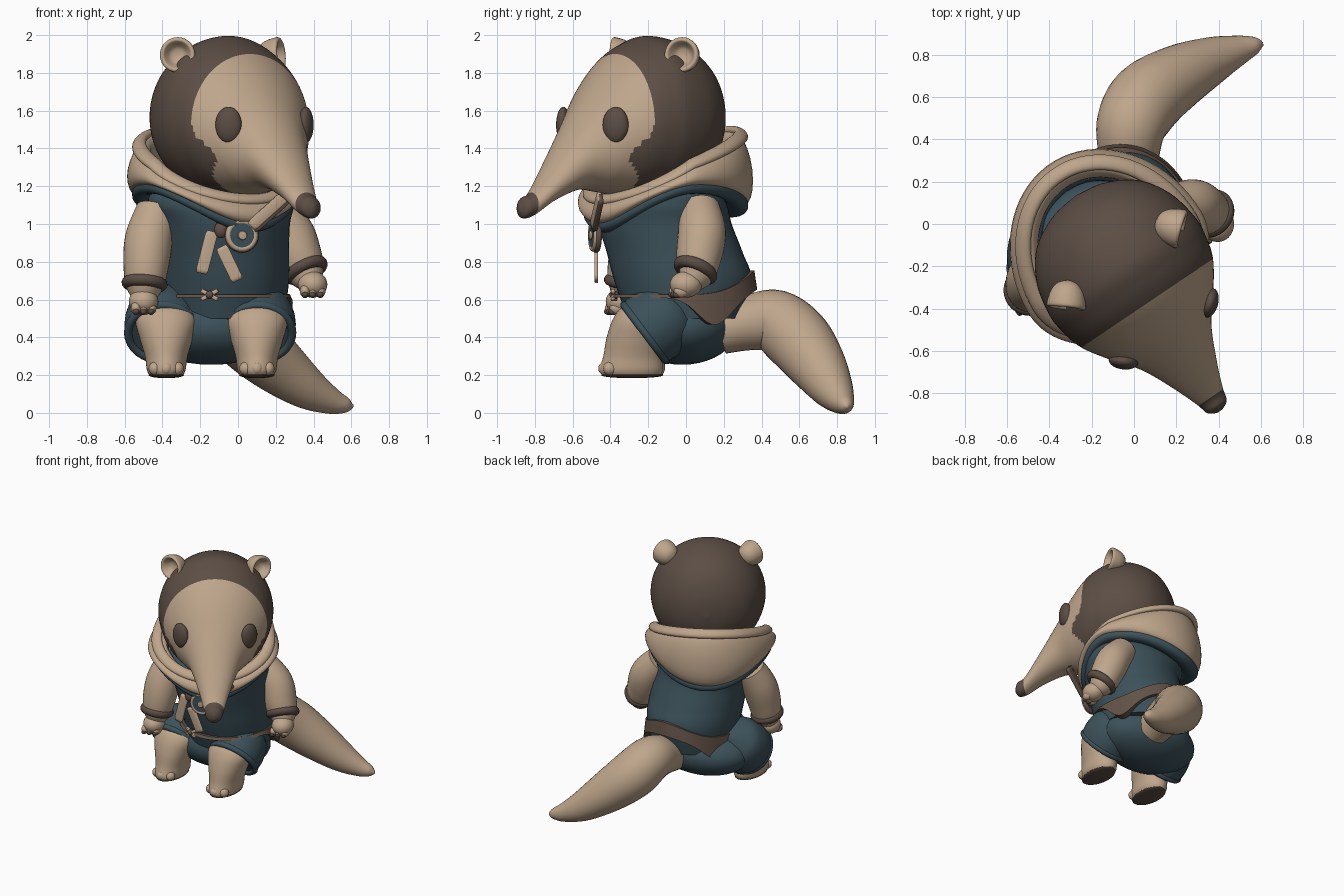
import bpy, bmesh
from math import sin, cos, pi, radians, exp
from mathutils import Vector, Matrix, Euler

cube = bpy.data.objects.get("Cube")
if cube:
    bpy.data.objects.remove(cube, do_unlink=True)


def material(name, rgb):
    m = bpy.data.materials.new(name)
    m.use_nodes = True
    m.diffuse_color = (*rgb, 1)
    m.node_tree.nodes["Principled BSDF"].inputs["Base Color"].default_value = (*rgb, 1)
    return m


TAN = material("tan fur", (0.52, 0.38, 0.26))
DARK = material("dark brown fur", (0.105, 0.075, 0.058))
TEAL = material("teal cloth", (0.045, 0.083, 0.102))
BELT = material("brown leather", (0.125, 0.085, 0.063))
HEAD = Matrix.Translation((-0.055, -0.2, 0)) @ Matrix.Rotation(radians(34), 4, 'Z')
HOOD = Matrix.Translation((-0.09, -0.182, 0)) @ Matrix.Rotation(radians(31), 4, 'Z')
I = Matrix.Identity(4)


def finish(name, bm, *mats, rule=None):
    bmesh.ops.recalc_face_normals(bm, faces=bm.faces)
    for f in bm.faces:
        f.smooth = True
        if rule:
            f.material_index = rule(f.calc_center_median())
    me = bpy.data.meshes.new(name)
    bm.to_mesh(me)
    bm.free()
    for m in mats:
        me.materials.append(m)
    ob = bpy.data.objects.new(name, me)
    bpy.context.collection.objects.link(ob)
    bpy.ops.object.select_all(action='DESELECT')
    ob.select_set(True)
    bpy.context.view_layer.objects.active = ob
    bpy.ops.object.shade_smooth_by_angle(angle=radians(50))
    return ob


def spline(pts, n=6):
    """Catmull-Rom through tuples of any length."""
    p = [Vector(q) for q in pts]
    p = [p[0]] + p + [p[-1]]
    out = []
    for a, b, c, d in zip(p, p[1:], p[2:], p[3:]):
        for i in range(n):
            t = i / n
            out.append(b + (c - a) * (t / 2) + (a * 2 - b * 5 + c * 4 - d) * (t * t / 2)
                       + (b * 3 - a - c * 3 + d) * (t ** 3 / 2))
    return out + [p[-1]]


def loft(name, rings, *mats, closed=False, mat=I, rule=None):
    bm = bmesh.new()
    vs = [[bm.verts.new(p) for p in r] for r in rings]
    n = len(vs[0])
    for a, b in zip(vs, vs[1:] + vs[:1] if closed else vs[1:]):
        for i in range(n):
            j = (i + 1) % n
            bm.faces.new((a[i], a[j], b[j], b[i]))
    if not closed:
        bm.faces.new(vs[0])
        bm.faces.new(vs[-1])
    ob = finish(name, bm, *mats, rule=rule)
    ob.data.transform(mat)


def circle(n):
    return [2 * pi * i / n for i in range(n)]


def tube(name, pts, m, n=32):
    """Round limb through (x, y, z, radius) stations."""
    s = spline(pts)
    c = [Vector(q[:3]) for q in s]
    rings = []
    for i, q in enumerate(s):
        d = (c[min(i + 1, len(c) - 1)] - c[max(i - 1, 0)]).normalized()
        rot = Vector((0, 0, -1)).rotation_difference(d).to_matrix()
        rings.append([c[i] + rot @ Vector((cos(a), sin(a), 0)) * q[3] for a in circle(n)])
    loft(name, rings, m)


def stack(name, stations, m):
    """Level ellipses from (z, centre x, centre y, radius x, radius y)."""
    loft(name, [[(x + p * cos(a), y + q * sin(a), z) for a in circle(48)] for z, x, y, p, q in spline(stations)], m)


def ball(name, loc, size, m, rot=(0, 0, 0), mat=I):
    bm = bmesh.new()
    bmesh.ops.create_uvsphere(bm, u_segments=32, v_segments=20, radius=1)
    ob = finish(name, bm, m)
    ob.data.transform(mat @ Matrix.LocRotScale(Vector(loc), Euler(rot), Vector(size)))


def box(name, loc, size, m, rot=(0, 0, 0)):
    bm = bmesh.new()
    bmesh.ops.create_cube(bm, size=1)
    bmesh.ops.bevel(bm, geom=bm.edges[:], offset=0.1, segments=1, affect='EDGES')
    ob = finish(name, bm, m)
    ob.data.transform(Matrix.LocRotScale(Vector(loc), Euler(rot), Vector(size)))


def lathe(name, profile, m, mat, n=28):
    """Spin (radius, height) points about local z."""
    loft(name, [[(r * cos(a), r * sin(a), h) for a in circle(n)] for r, h in profile], m, mat=mat)


def ring(name, centre, normal, R, r, m):
    mat = Matrix.Translation(centre) @ Vector((0, 0, 1)).rotation_difference(Vector(normal)).to_matrix().to_4x4()
    loft(name, [[((R + r * cos(b)) * cos(a), (R + r * cos(b)) * sin(a), r * sin(b)) for b in circle(12)]
                for a in circle(32)], m, closed=True, mat=mat)


# Head and snout: stations of forward distance, half width, top, bottom
back = [(f, w, 1.56 + w * 1.05, 1.56 - w * 1.02) for f, w in
        ((-0.4, 0.01), (-0.375, 0.15), (-0.295, 0.29), (-0.16, 0.38), (0, 0.415))]
front = [(0.11, 0.405, 1.965, 1.14), (0.21, 0.375, 1.9, 1.15), (0.33, 0.297, 1.775, 1.17), (0.46, 0.197, 1.59, 1.18),
         (0.62, 0.12, 1.345, 1.12), (0.74, 0.073, 1.175, 1.045), (0.8, 0.055, 1.14, 1.03), (0.825, 0.015, 1.1, 1.06)]
rings = [[(w * cos(a), -f, (t + b) / 2 + (t - b) / 2 * sin(a)) for a in circle(72)]
         for f, w, t, b in spline(back + front, 12)]
loft("head", rings, DARK, TAN, mat=HEAD,
     rule=lambda c: int(0.21 + 0.1 * exp(-((c.z - 1.36) / 0.09) ** 2) < -c.y < 0.745))

# Eyes and cupped ears
EAR = [(0.005, -0.11), (0.05, -0.095), (0.08, -0.055), (0.093, 0), (0.09, 0.02), (0.075, 0.023),
       (0.062, 0.005), (0.04, -0.025), (0.004, -0.035)]
for side, s in (("left", 1), ("right", -1)):
    ball(side + "_eye", (0.247 * s, -0.375, 1.525), (0.038, 0.07, 0.095), DARK, (0, 0, -0.85 * s), HEAD)
    lathe(side + "_ear", [tuple(p) for p in spline(EAR, 3)], TAN,
          HEAD @ Matrix.LocRotScale(Vector((0.317 * s, 0.003, 1.895)), Euler((radians(85), 0, radians(40 * s))), None))

# Tunic
stack("tunic", [(0.5, -0.065, 0.0, 0.31, 0.31), (0.7, -0.065, -0.015, 0.335, 0.365), (0.85, -0.07, -0.06, 0.34, 0.36),
                (1, -0.075, -0.11, 0.35, 0.352), (1.1, -0.09, -0.12, 0.385, 0.338), (1.17, -0.09, -0.12, 0.36, 0.29),
                (1.2, -0.1, -0.12, 0.2, 0.2)], TEAL)


# Hood folded about the neck, with a rolled rim and a hem below it
def hood(name, m, thick, grow, part):
    rings = []
    for a in circle(72):
        t = (1 + cos(a)) / 2
        top = 1.13 + 0.36 * t ** 0.95
        bot = 1.05 * (1 - t) + 1.08 * t + 0.14 * sin(a) ** 2 - 0.05 * max(0, -cos(a)) ** 6
        lo, hi = {"body": (bot, top), "rim": (top - 0.03, top + 0.03), "hem": (bot - 0.045, bot + 0.06)}[part]
        u, v = (0.46 + grow - thick) * sin(a), ((0.545 if cos(a) > 0 else 0.345) + grow - thick) * cos(a)
        out = Vector((u, v, 0)).normalized()
        rings.append([Vector((u, v, (hi + lo) / 2 + (hi - lo) / 2 * sin(b)))
                      + out * thick * (cos(b) - 0.35 * sin(b)) for b in circle(20)])
    loft(name, rings, m, closed=True, mat=HOOD)


hood("hood", TAN, 0.065, 0.01, "body")
hood("hood_rim", TAN, 0.035, -0.015, "rim")
hood("hood_hem", TEAL, 0.06, -0.015, "hem")

# Belt with drooping sides, raised over the tail
rings = []
for a in circle(96):
    b = sin(a)
    top = 0.628 + 0.125 * max(0, b) ** 3
    bot = 0.61 - 0.145 * exp(-((b - 0.42) / 0.33) ** 2) + 0.05 * max(0, b) ** 4
    rings.append([(-0.065 + (0.325 + d) * cos(a), -0.008 + (0.355 + d) * b, z)
                  for d, z in ((-0.03, top), (0.015, top), (0.03, bot), (-0.03, bot))])
loft("belt", rings, BELT, closed=True)

# Shorts, legs and feet
ball("shorts_seat", (-0.14, -0.02, 0.45), (0.395, 0.29, 0.195), TEAL)
for side, x, y in (("left", 0.1, -0.01), ("right", -0.38, 0.0)):
    out = x + (0.005 if x > 0 else -0.02)
    tube(side + "_shorts_leg", [(out, y + 0.04, 0.61, 0.02), (out, y, 0.58, 0.11), (out, y - 0.05, 0.542, 0.175),
                                (out, y - 0.13, 0.483, 0.2), (out, y - 0.21, 0.423, 0.196)], TEAL)
    ring(side + "_shorts_cuff", (out, y - 0.207, 0.425), (0, -0.8, -0.6), 0.182, 0.022, TEAL)
    stack(side + "_leg", [(0.575, x, y - 0.22, 0.07, 0.06), (0.55, x, y - 0.225, 0.13, 0.115),
                          (0.49, x, y - 0.23, 0.162, 0.15), (0.4, x, y - 0.25, 0.142, 0.16),
                          (0.3, x, y - 0.27, 0.113, 0.158), (0.23, x, y - 0.28, 0.103, 0.168),
                          (0.2, x, y - 0.28, 0.09, 0.155)], TAN)
    ball(side + "_sole", (x, y - 0.28, 0.2), (0.094, 0.16, 0.016), DARK)
    for i in (-1, 0, 1):
        ball(side + "_toe", (x + 0.058 * i, y - 0.418 + 0.025 * abs(i), 0.235), (0.035, 0.036, 0.036), TAN)

# Tail
tube("tail", [(-0.03, 0.18, 0.44, 0.13), (-0.025, 0.33, 0.475, 0.145), (-0.01, 0.47, 0.485, 0.168),
              (0.06, 0.59, 0.39, 0.178), (0.2, 0.69, 0.26, 0.155), (0.36, 0.77, 0.135, 0.115),
              (0.49, 0.82, 0.065, 0.073), (0.575, 0.845, 0.04, 0.04), (0.61, 0.85, 0.035, 0.008)], TAN)

# Arms, wrist bands and hands
ARMS = {"left": ((0.17, 0.07, 1.08), (0.27, 0.085, 0.96), (0.32, 0.07, 0.84), (0.36, 0.05, 0.74), (0.395, 0, 0.68)),
        "right": ((-0.43, -0.19, 1.07), (-0.47, -0.25, 0.93), (-0.485, -0.29, 0.8), (-0.495, -0.315, 0.67),
                  (-0.5, -0.34, 0.59))}
for side, pts in ARMS.items():
    tube(side + "_arm", [(*p, r) for p, r in zip(pts, (0.11, 0.126, 0.122, 0.1, 0.05))], TAN)
    wrist, hand = Vector(pts[3]), Vector(pts[4])
    along = (hand - Vector(pts[2])).normalized()
    ring(side + "_wrist_band", wrist + Vector((0, 0, 0.015)), along, 0.09, 0.032, DARK)
    ball(side + "_palm", hand, (0.078, 0.085, 0.07), TAN)
    for i in (-1, 0, 1):
        knuckle = hand + Vector((0.04 * i, -0.035 + 0.012 * i, -0.035))
        ball(side + "_finger", knuckle, (0.028, 0.042, 0.034), TAN)
        ball(side + "_claw", knuckle + Vector((0, -0.022, -0.018)), (0.018, 0.025, 0.019), DARK)

# Brooch, knot, ribbon ends and strap at the neck
BROOCH = Vector((0.02, -0.49, 0.94))
FACE = Matrix.Translation(BROOCH) @ Matrix.Rotation(radians(12), 4, 'Z') @ Matrix.Rotation(pi / 2, 4, 'X')
lathe("brooch_plate", [(0.075, -0.03), (0.078, 0.012), (0.01, 0.014)], TEAL, FACE)
lathe("brooch_stud", [(0.026, 0.01), (0.022, 0.024), (0.002, 0.026)], TAN, FACE)
ring("brooch_rim", BROOCH, (0.2, -1, 0), 0.072, 0.015, TAN)
ring("brooch_edge", BROOCH + Vector((0, 0.014, 0)), (0.2, -1, 0), 0.077, 0.016, BELT)
ball("neck_knot", (-0.09, -0.48, 0.97), (0.035, 0.03, 0.045), BELT)
box("ribbon_end_right", (-0.165, -0.475, 0.85), (0.065, 0.02, 0.23), TAN, (0, 0.25, 0))
box("ribbon_end_left", (-0.045, -0.475, 0.79), (0.065, 0.02, 0.2), TAN, (0, -0.45, 0))
box("neck_strap", (0.16, -0.475, 1.07), (0.06, 0.025, 0.25), TAN, (0, 0.85, 0.2))
box("neck_strap_edge", (0.17, -0.468, 1.058), (0.06, 0.025, 0.25), BELT, (0, 0.85, 0.2))

# Waist bow
for tilt in (-1, 1):
    box("waist_bow", (-0.15, -0.38, 0.625), (0.1, 0.02, 0.022), TAN, (0, 0.5 * tilt, -0.2))
ball("waist_knot", (-0.15, -0.38, 0.625), (0.022, 0.025, 0.022), BELT)
